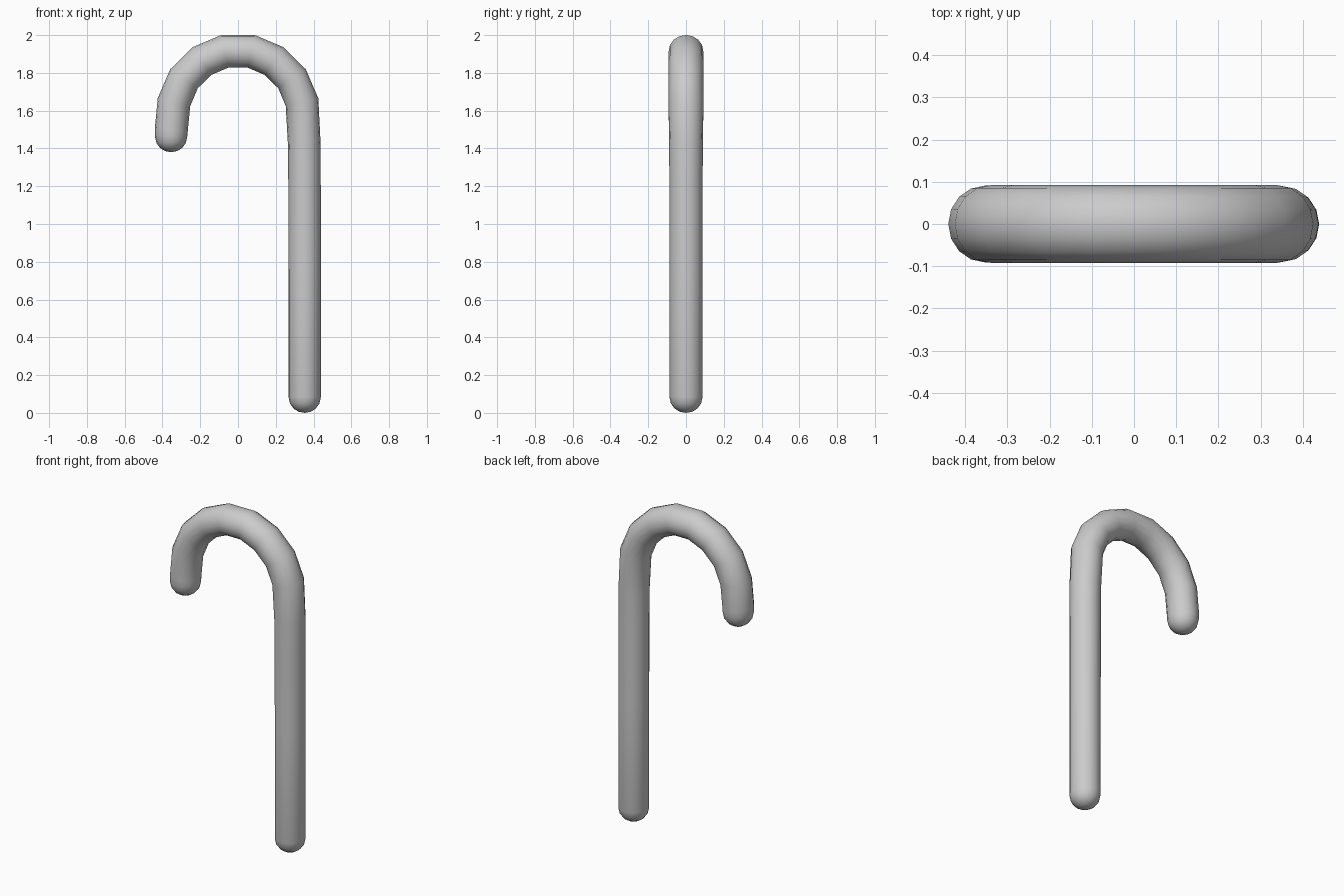
import bpy, bmesh, math
from mathutils import Vector

if "Cube" in bpy.data.objects:
    bpy.data.objects.remove(bpy.data.objects["Cube"])

SIDES = 16
R = 0.086

# Centre line in the xz plane: (x, z, in-plane radius, depth radius)
path = [(0.353, 0.085, R, 0.088), (0.353, 0.75, R, 0.088), (0.352, 1.25, R, 0.088),
        (0.351, 1.42, 0.0865, 0.09)]
arc = [(0.339, 1.645), (0.286, 1.769), (0.19, 1.863), (0.07, 1.914)]
path += [(x, z, 0.0885, 0.092) for x, z in arc]
path += [(-x, z, 0.0885, 0.092) for x, z in reversed(arc)]
path += [(-0.353, 1.5, 0.0875, 0.091), (-0.354, 1.465, 0.086, 0.09)]

bm = bmesh.new()


def ring(centre, tangent, ra, rb):
    """Oval ring of vertices across the path."""
    side = Vector((tangent.z, 0, -tangent.x)).normalized()
    verts = []
    for i in range(SIDES):
        a = 2 * math.pi * i / SIDES
        verts.append(bm.verts.new(centre + side * ra * math.cos(a)
                                  + Vector((0, 1, 0)) * rb * math.sin(a)))
    return verts


def cap_rings(centre, outward, tangent, ra, rb):
    """Rounded end: shrinking rings from the rim toward the tip."""
    rings = []
    for t in (25, 47, 68):
        a = math.radians(t)
        rings.append(ring(centre + outward * 0.085 * math.sin(a), tangent,
                          ra * math.cos(a), rb * math.cos(a)))
    return rings, bm.verts.new(centre + outward * 0.085)


pts = [Vector((x, 0, z)) for x, z, _, _ in path]
up, down = Vector((0, 0, 1)), Vector((0, 0, -1))
body = []
for i, p in enumerate(pts):
    if i == 0:
        t = up
    elif i == len(pts) - 1:
        t = down
    else:
        t = (p - pts[i - 1]).normalized() + (pts[i + 1] - p).normalized()
    body.append(ring(p, t, path[i][2], path[i][3]))

# Rounded foot and rounded hook end
foot, foot_tip = cap_rings(pts[0], down, up, path[0][2], path[0][3])
end, end_tip = cap_rings(pts[-1], down, down, path[-1][2], path[-1][3])

rings = foot[::-1] + body + end
for a, b in zip(rings, rings[1:]):
    for i in range(SIDES):
        j = (i + 1) % SIDES
        bm.faces.new((a[i], a[j], b[j], b[i]))
for i in range(SIDES):
    j = (i + 1) % SIDES
    bm.faces.new((foot_tip, rings[0][j], rings[0][i]))
    bm.faces.new((end_tip, rings[-1][i], rings[-1][j]))
bmesh.ops.recalc_face_normals(bm, faces=bm.faces)
for f in bm.faces:
    f.smooth = True

mesh = bpy.data.meshes.new("hooked_cane")
bm.to_mesh(mesh)
bm.free()
bpy.context.collection.objects.link(bpy.data.objects.new("hooked_cane", mesh))
